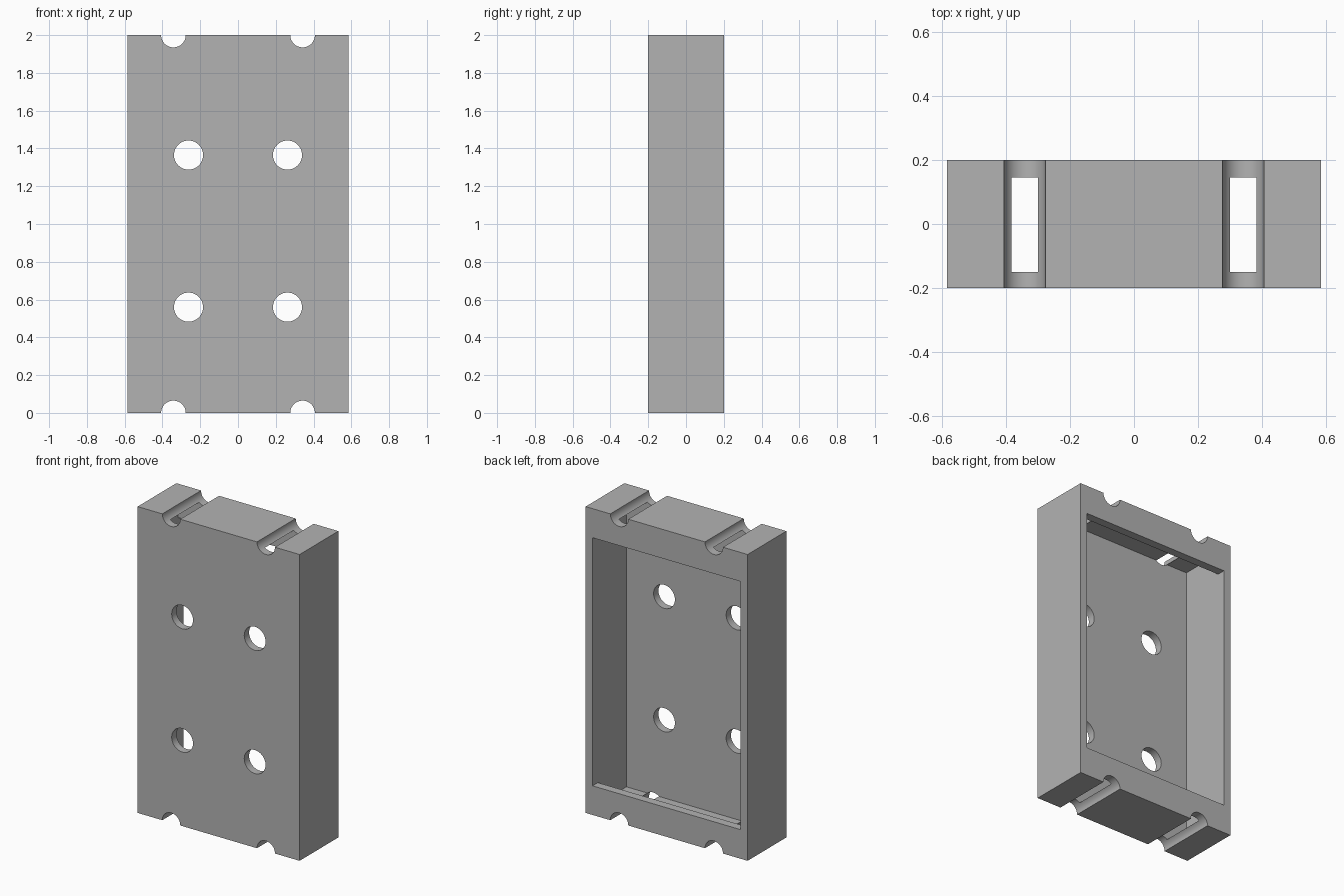
import bpy
import math

W, D, H = 1.17, 0.40, 2.0      # outer size
WALL = 0.05                    # shell thickness

if "Cube" in bpy.data.objects:
    bpy.data.objects.remove(bpy.data.objects["Cube"], do_unlink=True)

grey = bpy.data.materials.new("plain grey")
grey.use_nodes = True
grey.diffuse_color = (0.45, 0.45, 0.45, 1)
grey.node_tree.nodes["Principled BSDF"].inputs["Base Color"].default_value = (0.45, 0.45, 0.45, 1)


def box(name, x, y, z):
    """Box from (min, max) ranges along each axis."""
    ranges = (x, y, z)
    bpy.ops.mesh.primitive_cube_add(size=1, location=[sum(r) / 2 for r in ranges])
    ob = bpy.context.object
    ob.name = name
    ob.scale = [r[1] - r[0] for r in ranges]
    bpy.ops.object.transform_apply(location=True, rotation=True, scale=True)
    ob.data.materials.append(grey)
    return ob


def rod(name, x, z, radius):
    """Cylinder running front to back."""
    bpy.ops.mesh.primitive_cylinder_add(vertices=48, radius=radius, depth=1,
                                        location=(x, 0, z), rotation=(math.pi / 2, 0, 0))
    ob = bpy.context.object
    ob.name = name
    bpy.ops.object.transform_apply(location=True, rotation=True, scale=True)
    ob.data.materials.append(grey)
    return ob


def cut(target, cutter):
    mod = target.modifiers.new(cutter.name, "BOOLEAN")
    mod.operation = "DIFFERENCE"
    mod.solver = "EXACT"
    mod.object = cutter
    bpy.context.view_layer.objects.active = target
    bpy.ops.object.modifier_apply(modifier=mod.name)
    bpy.data.objects.remove(cutter, do_unlink=True)


# Outer shell
shell = box("enclosure_shell", (-W / 2, W / 2), (-D / 2, D / 2), (0, H))
inner_x = (-W / 2 + WALL, W / 2 - WALL)

# Inner chamber, then the shorter back opening that leaves top and bottom lips
cut(shell, box("chamber", inner_x, (-D / 2 + WALL, 0.145), (WALL, H - WALL)))
cut(shell, box("back_opening", inner_x, (0, 0.3), (0.19, H - 0.19)))

# Round holes in the front plate, and grooves that break into the chamber
for side in (-1, 1):
    for z in (0.56, 1.365):
        cut(shell, rod("plate_hole", side * 0.262, z, 0.077))
    for z in (0, H):
        cut(shell, rod("end_groove", side * 0.342, z, 0.065))

# Smooth round surfaces with sharp edges kept
bpy.ops.object.select_all(action="DESELECT")
shell.select_set(True)
bpy.context.view_layer.objects.active = shell
bpy.ops.object.shade_smooth_by_angle(angle=math.radians(30))
